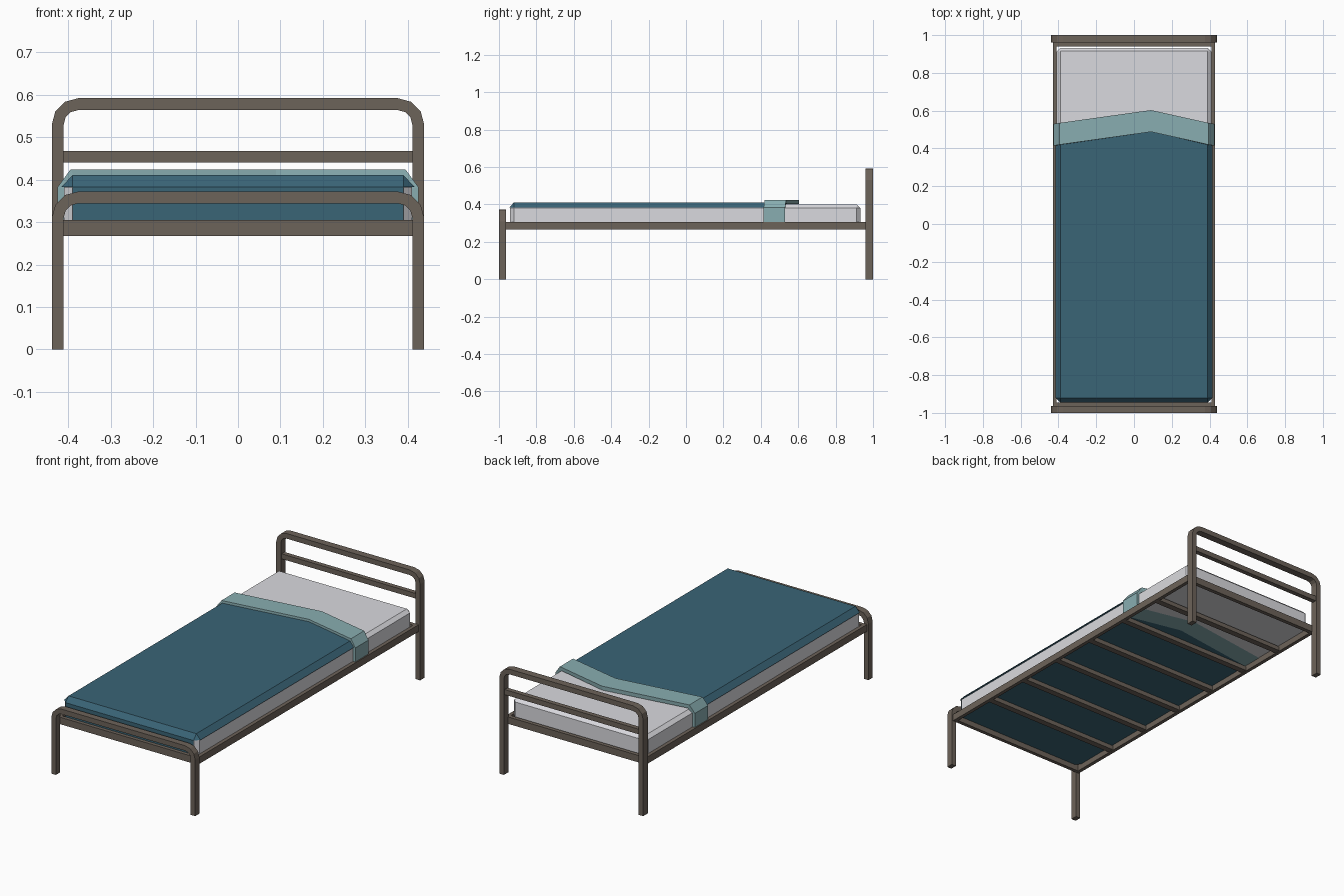
import bpy, math

if "Cube" in bpy.data.objects:
    bpy.data.objects.remove(bpy.data.objects["Cube"])


def material(name, rgb):
    m = bpy.data.materials.new(name)
    m.diffuse_color = (*rgb, 1)
    m.use_nodes = True
    m.node_tree.nodes["Principled BSDF"].inputs["Base Color"].default_value = m.diffuse_color
    return m


METAL = material("brown_metal", (0.152, 0.125, 0.101))
SHEET = material("pale_grey", (0.70, 0.70, 0.735))
BLUE = material("dark_blue", (0.042, 0.128, 0.183))
TEAL = material("light_teal", (0.25, 0.42, 0.44))


def mesh(name, verts, faces, mat):
    me = bpy.data.meshes.new(name)
    me.from_pydata(verts, [], faces)
    me.materials.append(mat)
    ob = bpy.data.objects.new(name, me)
    bpy.context.collection.objects.link(ob)
    return ob


def box(name, x0, x1, y0, y1, z0, z1, mat=METAL):
    v = [(x, y, z) for z in (z0, z1) for x, y in ((x0, y0), (x1, y0), (x1, y1), (x0, y1))]
    f = [(3, 2, 1, 0), (4, 5, 6, 7)] + [(i, (i + 1) % 4, (i + 1) % 4 + 4, i + 4) for i in range(4)]
    return mesh(name, v, f, mat)


def arch_outline(half, top, radius, steps=3):
    right = [(half, 0)]
    for i in range(steps + 1):
        a = math.pi / 2 * i / steps
        right.append((half - radius + radius * math.cos(a), top - radius + radius * math.sin(a)))
    return right + [(-x, z) for x, z in reversed(right)]


def arch(name, y0, y1, top):
    # square tube bent into legs plus top bar
    t = 0.028
    outer = arch_outline(0.439, top, 0.062)
    inner = arch_outline(0.439 - t, top - t, 0.062 - t)
    n = len(outer)
    v = [(x, y, z) for y in (y0, y1) for loop in (outer, inner) for x, z in loop]
    f = []
    for i in range(n - 1):
        a, b, c, d = i, n + i, 2 * n + i, 3 * n + i
        f += [(a, a + 1, b + 1, b), (c, d, d + 1, c + 1),
              (a, c, c + 1, a + 1), (b, b + 1, d + 1, d)]
    f += [(0, n, 3 * n, 2 * n), (n - 1, 3 * n - 1, 4 * n - 1, 2 * n - 1)]
    return mesh(name, v, f, METAL)


# Metal frame
arch("head_arch", 0.96, 1.0, 0.592)
arch("foot_arch", -1.0, -0.963, 0.372)
box("head_crossbar", -0.412, 0.412, 0.967, 0.993, 0.44, 0.468)
for s, n in ((-1, "left"), (1, "right")):
    a, b = sorted((s * 0.410, s * 0.43))
    box(n + "_side_rail", a, b, -0.965, 0.962, 0.267, 0.305)
box("head_end_rail", -0.410, 0.410, 0.94, 0.962, 0.267, 0.305)
box("foot_end_rail", -0.412, 0.412, -0.965, -0.945, 0.267, 0.305)
for k in range(1, 7):
    y = -0.95 + 1.9 * k / 7
    box("slat_%d" % k, -0.410, 0.410, y - 0.017, y + 0.017, 0.27, 0.294)

# Mattress: closed block with chamfered top edges and upright corners
c = 0.02


def ring(x, y0, y1, z, k):
    return [(-x + k, y0, z), (x - k, y0, z), (x, y0 + k, z), (x, y1 - k, z),
            (x - k, y1, z), (-x + k, y1, z), (-x, y1 - k, z), (-x, y0 + k, z)]


v = (ring(0.41, -0.94, 0.932, 0.300, c) + ring(0.41, -0.94, 0.932, 0.382, c)
     + ring(0.39, -0.92, 0.915, 0.399, 0.001))
f = [(8 * r + i, 8 * r + (i + 1) % 8, 8 * r + 8 + (i + 1) % 8, 8 * r + 8 + i)
     for r in range(2) for i in range(8)]
f += [tuple(range(7, -1, -1)), tuple(range(16, 24))]
mesh("mattress", v, f, SHEET)

# Blanket: chamfered sheet with a hanging foot end, wrapped under the mattress
prof = [(-0.416, 0.383, 0.47), (-0.39, 0.411, 0.47), (0.09, 0.411, 0.54),
        (0.39, 0.411, 0.47), (0.416, 0.383, 0.47)]
v = [(x, -0.92, z) for x, z, y in prof] + [(x, y, z) for x, z, y in prof]
f = [(i, i + 1, i + 6, i + 5) for i in range(4)]
v += [(-0.39, -0.945, 0.383), (0.39, -0.945, 0.383), (-0.39, -0.945, 0.297), (0.39, -0.945, 0.297)]
f += [(10, 11, 3, 2, 1), (12, 13, 11, 10), (0, 10, 1), (11, 4, 3)]
v += [(0.409, -0.92, 0.297), (0.409, 0.42, 0.297), (0.09, 0.49, 0.297),
      (-0.409, 0.42, 0.297), (-0.409, -0.92, 0.297)]
f.append((18, 17, 16, 15, 14, 13, 12))
mesh("blanket", v, f, BLUE)

# Folded band around the mattress, with a shallow peak
prof = [(-0.425, 0.306, 0.415), (-0.425, 0.383, 0.415), (-0.395, 0.424, 0.42), (0.09, 0.424, 0.488),
        (0.395, 0.424, 0.42), (0.425, 0.383, 0.415), (0.425, 0.306, 0.415)]
v = [(x, y, z) for x, z, y in prof] + [(x, y + 0.115, z) for x, z, y in prof]
band = mesh("folded_band", v, [(i, i + 1, i + 8, i + 7) for i in range(6)], TEAL)
sol = band.modifiers.new("thickness", 'SOLIDIFY')
sol.thickness = 0.022
sol.offset = -1
under = [(-0.409, 0.42), (0.09, 0.49), (0.409, 0.42)]
v = [(x, y + d, 0.297) for d in (0, 0.112) for x, y in under]
mesh("band_underside", v, [(0, 3, 4, 1), (1, 4, 5, 2)], TEAL)
